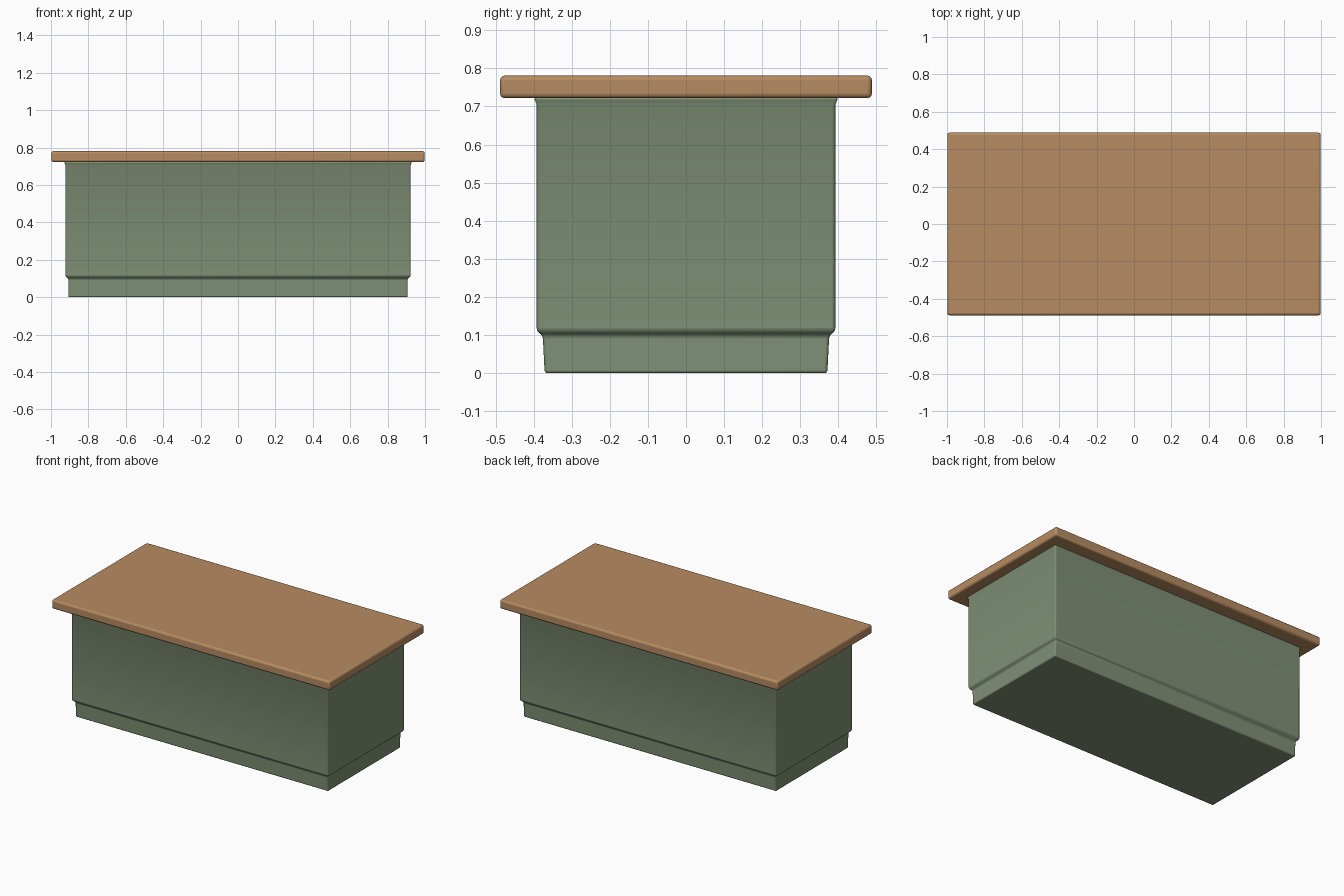
import bpy, bmesh

if "Cube" in bpy.data.objects:
    bpy.data.objects.remove(bpy.data.objects["Cube"])


def material(name, rgb):
    m = bpy.data.materials.new(name)
    m.diffuse_color = (*rgb, 1.0)
    m.use_nodes = True
    m.node_tree.nodes["Principled BSDF"].inputs["Base Color"].default_value = m.diffuse_color
    return m


def stacked_box(name, rings, mat, bevel):
    """Rectangular rings (half x, half y, z) joined from bottom to top."""
    bm = bmesh.new()
    loops = [[bm.verts.new((sx * hx, sy * hy, z))
              for sx, sy in ((-1, -1), (1, -1), (1, 1), (-1, 1))]
             for hx, hy, z in rings]
    bm.faces.new(loops[0][::-1])
    bm.faces.new(loops[-1])
    for a, b in zip(loops, loops[1:]):
        for i in range(4):
            j = (i + 1) % 4
            bm.faces.new((a[i], a[j], b[j], b[i]))
    bmesh.ops.recalc_face_normals(bm, faces=bm.faces)
    me = bpy.data.meshes.new(name)
    bm.to_mesh(me)
    bm.free()
    me.materials.append(mat)
    ob = bpy.data.objects.new(name, me)
    bpy.context.collection.objects.link(ob)
    # softly worn edges
    mod = ob.modifiers.new("soft_edges", 'BEVEL')
    mod.width = bevel
    mod.segments = 3
    mod.limit_method = 'ANGLE'
    mod.angle_limit = 0.6
    bpy.ops.object.select_all(action='DESELECT')
    ob.select_set(True)
    bpy.context.view_layer.objects.active = ob
    bpy.ops.object.shade_smooth_by_angle(angle=0.6)
    return ob


green = material("sage green paint", (0.215, 0.28, 0.18))
wood = material("warm wood", (0.47, 0.26, 0.12))

# cabinet: recessed plinth, small step, body and slight flare under the top
stacked_box("cabinet_body", [
    (0.907, 0.371, 0.003),
    (0.907, 0.376, 0.098),
    (0.923, 0.392, 0.111),
    (0.923, 0.392, 0.705),
    (0.930, 0.400, 0.724),
], green, 0.007)

# overhanging worktop
stacked_box("worktop", [
    (0.998, 0.488, 0.722),
    (0.998, 0.488, 0.781),
], wood, 0.012)

# the plinth rests on the floor
bpy.data.objects["cabinet_body"].data.vertices.foreach_get
for v in bpy.data.objects["cabinet_body"].data.vertices:
    if v.co.z < 0.01:
        v.co.z = 0.0
